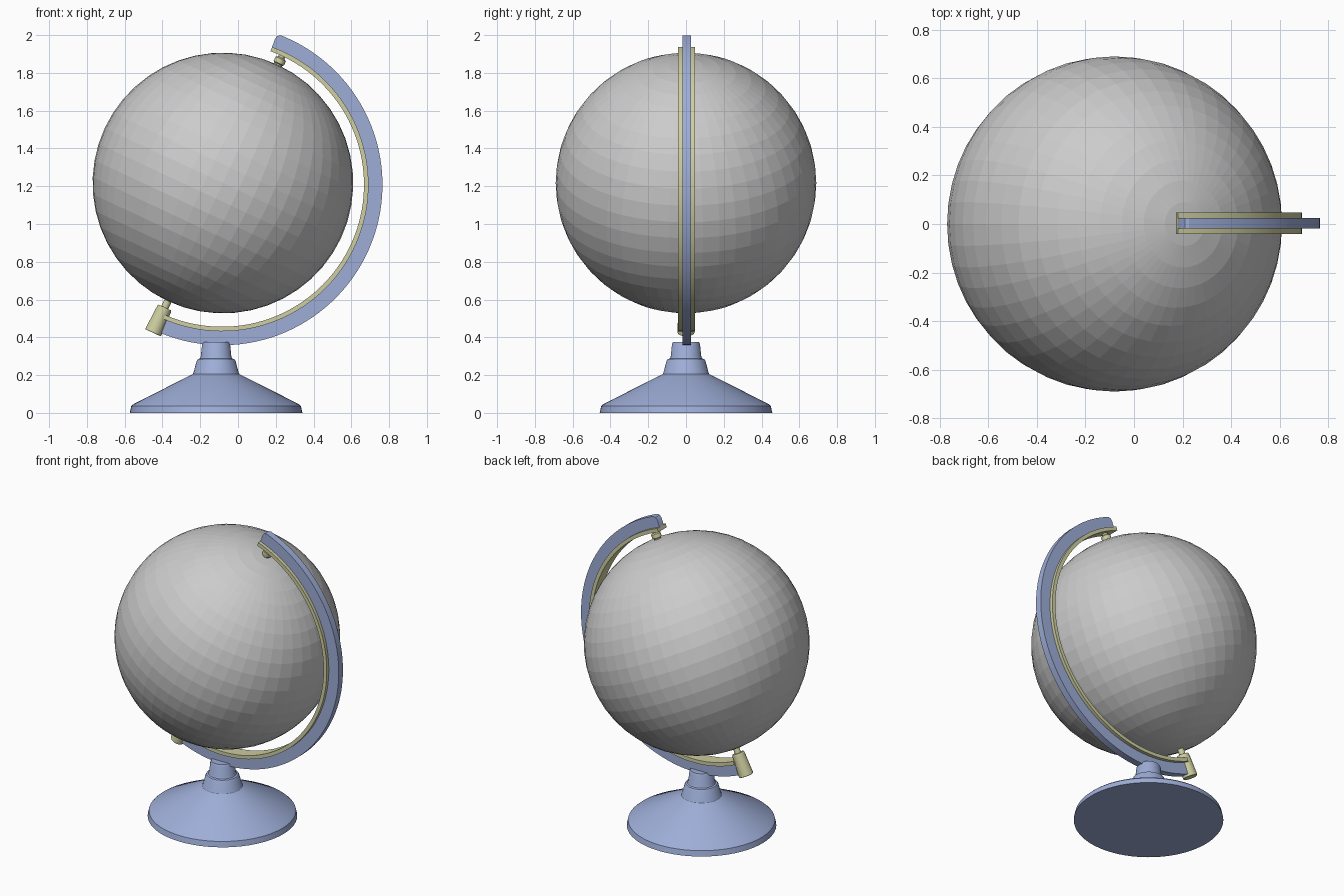
import bpy, bmesh, math
from mathutils import Matrix, Vector

cube = bpy.data.objects.get("Cube")
if cube:
    bpy.data.objects.remove(cube, do_unlink=True)

TILT = math.radians(25)                 # lean of the globe axis
GLOBE_C = Vector((-0.08, 0.0, 1.217))
ARM_C = Vector((-0.085, 0.003, 1.208))


def material(name, rgb):
    mat = bpy.data.materials.new(name)
    mat.use_nodes = True
    mat.diffuse_color = (*rgb, 1)
    mat.node_tree.nodes["Principled BSDF"].inputs["Base Color"].default_value = (*rgb, 1)
    return mat


GREY = material("globe grey", (0.60, 0.60, 0.60))
BLUE = material("stand blue", (0.34, 0.42, 0.68))
CREAM = material("trim cream", (0.62, 0.62, 0.36))


def finish(name, bm, mat, matrix, smooth=True):
    bmesh.ops.recalc_face_normals(bm, faces=bm.faces)
    mesh = bpy.data.meshes.new(name)
    bm.to_mesh(mesh)
    bm.free()
    mesh.materials.append(mat)
    ob = bpy.data.objects.new(name, mesh)
    bpy.context.collection.objects.link(ob)
    ob.matrix_world = matrix
    if smooth:
        bpy.ops.object.select_all(action="DESELECT")
        ob.select_set(True)
        bpy.context.view_layer.objects.active = ob
        bpy.ops.object.shade_smooth_by_angle(angle=math.radians(30))
    return ob


def lathe(name, profile, mat, matrix, segments=48):
    """Turn (radius, height) points round z; the first and last lie on the axis."""
    bm = bmesh.new()
    verts = [bm.verts.new((r, 0, z)) for r, z in profile]
    edges = [bm.edges.new(pair) for pair in zip(verts, verts[1:])]
    bmesh.ops.spin(bm, geom=verts + edges, cent=(0, 0, 0), axis=(0, 0, 1),
                   angle=math.tau, steps=segments, use_merge=True)
    bmesh.ops.remove_doubles(bm, verts=bm.verts, dist=1e-5)
    return finish(name, bm, mat, matrix)


def arc_band(name, inner, outer, half_width, start, end, mat, chamfer=0.0, steps=64):
    """Sweep a rectangular section round the globe, angles in degrees from +x."""
    stations = [(start + (end - start) * i / steps, outer) for i in range(steps + 1)]
    if chamfer:                         # trim the outer corner of the top tip
        stations[0] = (start, outer - chamfer)
        stations.insert(1, (start - 0.5, outer - chamfer * 0.35))
        stations.insert(2, (start - 1.5, outer))
    bm = bmesh.new()
    rings = []
    for angle, top in stations:
        c, s = math.cos(math.radians(angle)), math.sin(math.radians(angle))
        rings.append([bm.verts.new((r * c, y, r * s)) for r, y in (
            (inner, -half_width), (top, -half_width), (top, half_width), (inner, half_width))])
    for a, b in zip(rings, rings[1:]):
        for i in range(4):
            j = (i + 1) % 4
            bm.faces.new((a[i], a[j], b[j], b[i]))
    bm.faces.new(rings[0])
    bm.faces.new(rings[-1])
    return finish(name, bm, mat, Matrix.Translation(ARM_C))


axis_matrix = Matrix.Translation(GLOBE_C) @ Matrix.Rotation(TILT, 4, "Y")

# Faceted ball, leaning on its axis
bm = bmesh.new()
bmesh.ops.create_uvsphere(bm, u_segments=48, v_segments=24, radius=0.69)
finish("globe", bm, GREY, axis_matrix, smooth=False)

# Curved arm and its wider inner lining
arc_band("arm", 0.775, 0.85, 0.0225, 70, -112.5, BLUE, chamfer=0.025)
arc_band("arm_lining", 0.752, 0.776, 0.0445, 70, -113.5, CREAM)

# Pivot pin at the top pole
lathe("top_pin", [(0, 0.67), (0.021, 0.67), (0.023, 0.695), (0.03, 0.70), (0.03, 0.725),
                  (0.018, 0.732), (0.018, 0.765), (0, 0.765)], CREAM, axis_matrix, 24)

# Knob and its short shaft at the bottom pole
lathe("bottom_knob", [(0, -0.67), (0.02, -0.67), (0.02, -0.727), (0.036, -0.727),
                      (0.040, -0.733), (0.046, -0.870), (0.043, -0.875), (0, -0.875)],
      CREAM, axis_matrix, 32)

# Flared foot with a stepped collar
lathe("base", [(0, 0), (0.457, 0), (0.449, 0.036), (0.437, 0.047), (0.124, 0.205),
               (0.120, 0.212), (0.103, 0.275), (0.097, 0.284), (0.086, 0.288),
               (0.081, 0.298), (0.074, 0.365), (0.068, 0.376), (0, 0.376)],
      BLUE, Matrix.Translation((-0.116, 0, 0)), 64)
